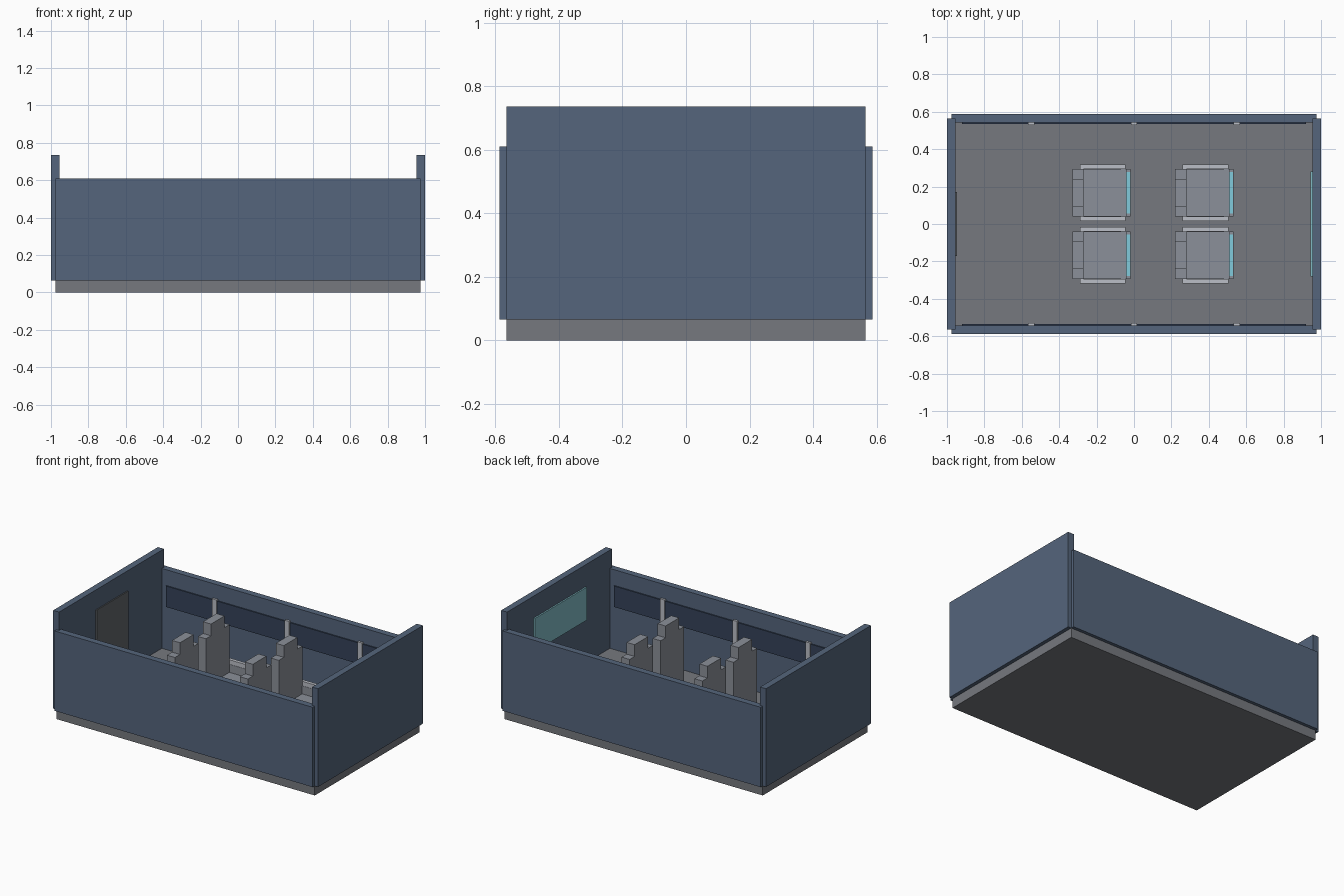
import bpy

if "Cube" in bpy.data.objects:
    bpy.data.objects.remove(bpy.data.objects["Cube"])


def material(name, rgb):
    m = bpy.data.materials.new(name)
    m.diffuse_color = (*rgb, 1)
    m.use_nodes = True
    m.node_tree.nodes["Principled BSDF"].inputs["Base Color"].default_value = m.diffuse_color
    return m


WALL = material("slate_blue", (0.09, 0.13, 0.20))
FLOOR = material("floor_grey", (0.18, 0.19, 0.21))
SEAT = material("seat_grey", (0.26, 0.28, 0.32))
TRIM = material("trim_light", (0.50, 0.52, 0.57))
DOOR = material("door_dark", (0.12, 0.13, 0.14))
GLASS = material("glass_dark", (0.035, 0.055, 0.10))
CYAN = material("cyan_glow", (0.22, 0.60, 0.72))
SCREEN = material("screen_teal", (0.22, 0.50, 0.56))


def box(name, xr, yr, zr, mat):
    """Axis-aligned box given by its ranges along x, y and z."""
    (x0, x1), (y0, y1), (z0, z1) = sorted(xr), sorted(yr), sorted(zr)
    bpy.ops.mesh.primitive_cube_add(
        size=1, location=((x0 + x1) / 2, (y0 + y1) / 2, (z0 + z1) / 2))
    o = bpy.context.object
    o.name = name
    o.scale = (x1 - x0, y1 - y0, z1 - z0)
    bpy.ops.object.transform_apply(location=False, rotation=False, scale=True)
    o.data.materials.append(mat)
    return o


BASE = 0.065

# Floor slab
box("floor", (-0.975, 0.975), (-0.565, 0.565), (0, BASE), FLOOR)

# Walls, window bands and window posts on both sides
for s, side in ((-1, "front"), (1, "back")):
    box(f"{side}_wall", (-0.975, 0.975), (s * 0.543, s * 0.587), (BASE, 0.61), WALL)
    box(f"{side}_window_band", (-0.92, 0.92), (s * 0.535, s * 0.545), (0.36, 0.503), GLASS)
    for x in (-0.55, 0, 0.55):
        box(f"{side}_window_post", (x - 0.017, x + 0.017),
            (s * 0.528, s * 0.545), (0.35, 0.513), TRIM)
for s, side in ((-1, "left"), (1, "right")):
    box(f"{side}_end_wall", (s * 0.955, s), (-0.565, 0.565), (BASE, 0.735), WALL)

# Door at the left end, screen at the right end
box("door", (-0.956, -0.947), (-0.17, 0.17), (BASE, 0.60), DOOR)
box("screen", (0.945, 0.956), (-0.28, 0.28), (0.36, 0.585), SCREEN)


def seat(x, y):
    """One seat facing +x; x is the rear face of the backrest, y its centre."""
    box("seat_pedestal", (x + 0.05, x + 0.26), (y - 0.10, y + 0.10), (BASE, 0.13), SEAT)
    box("seat_cushion", (x + 0.05, x + 0.29), (y - 0.127, y + 0.127), (0.12, 0.18), SEAT)
    box("seat_back", (x, x + 0.06), (y - 0.127, y + 0.127), (0.12, 0.505), SEAT)
    box("headrest", (x, x + 0.06), (y - 0.073, y + 0.073), (0.505, 0.585), SEAT)
    for s in (-1, 1):
        box("armrest", (x + 0.04, x + 0.285), (y + s * 0.127, y + s * 0.15), (0.235, 0.265), TRIM)
        box("armrest_support", (x + 0.06, x + 0.26),
            (y + s * 0.125, y + s * 0.142), (0.13, 0.235), SEAT)
    box("footrest", (x + 0.26, x + 0.312), (y - 0.127, y + 0.127), (BASE, 0.10), SEAT)
    box("foot_light", (x + 0.285, x + 0.31), (y - 0.11, y + 0.11), (0.10, 0.108), CYAN)


for sx in (-0.33, 0.22):
    for sy in (-0.167, 0.167):
        seat(sx, sy)
